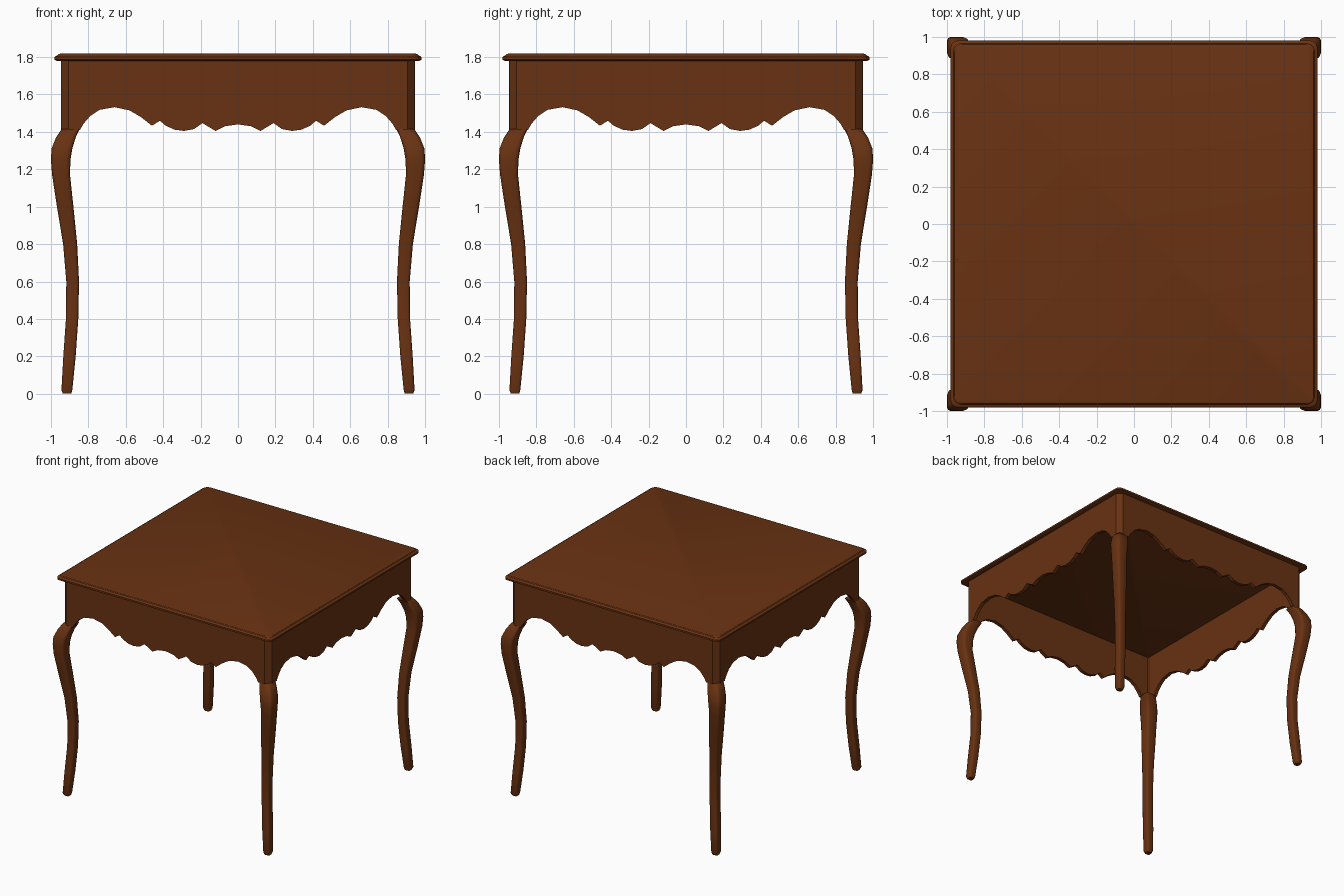
import bpy, bmesh, math
from mathutils import Matrix, Vector

old = bpy.data.objects.get("Cube")
if old:
    bpy.data.objects.remove(old, do_unlink=True)

wood = bpy.data.materials.new("brown wood")
wood.use_nodes = True
colour = (0.14, 0.032, 0.006, 1)
wood.diffuse_color = colour
wood.node_tree.nodes["Principled BSDF"].inputs["Base Color"].default_value = colour


def loft(name, rings, turn=0, smooth=None):
    """Skin a list of equal-length closed rings, cap both ends, turn about z."""
    bm = bmesh.new()
    loops = [[bm.verts.new(p) for p in ring] for ring in rings]
    n = len(loops[0])
    for a, b in zip(loops, loops[1:]):
        for i in range(n):
            j = (i + 1) % n
            bm.faces.new((a[i], a[j], b[j], b[i]))
    bm.faces.new(loops[0][::-1])
    bm.faces.new(loops[-1])
    bm.transform(Matrix.Rotation(turn, 4, "Z"))
    bmesh.ops.recalc_face_normals(bm, faces=bm.faces)
    mesh = bpy.data.meshes.new(name)
    bm.to_mesh(mesh)
    bm.free()
    mesh.materials.append(wood)
    obj = bpy.data.objects.new(name, mesh)
    bpy.context.collection.objects.link(obj)
    if smooth:
        bpy.ops.object.select_all(action="DESELECT")
        obj.select_set(True)
        bpy.context.view_layer.objects.active = obj
        bpy.ops.object.shade_smooth_by_angle(angle=math.radians(smooth))
    return obj


def rounded_square(half, radius, z, centre=0, steps=4):
    """Ring of a square with rounded corners, centred at (centre, centre)."""
    ring = []
    for q in range(4):
        corner = Matrix.Rotation(q * math.pi / 2, 3, "Z") @ Vector((half - radius, half - radius, 0))
        for s in range(steps + 1):
            a = (q + s / steps) * math.pi / 2
            ring.append((centre + corner.x + radius * math.cos(a),
                         centre + corner.y + radius * math.sin(a), z))
    return ring


# Table top with a stepped, softened edge
edge = [(0.97, 1.78), (0.981, 1.786), (0.981, 1.8), (0.974, 1.806),
        (0.965, 1.808), (0.96, 1.815), (0.952, 1.818)]
loft("table_top", [rounded_square(h, 0.04, z) for h, z in edge], smooth=30)

# Scalloped lower edge of the apron, from the leg to the middle
FACE, THICK, SIDE, TOP, LOW = 0.945, 0.03, 0.905, 1.782, 1.41
half_edge = [(-SIDE, LOW), (-0.845, LOW), (-0.825, 1.445), (-0.79, 1.485), (-0.74, 1.518),
             (-0.66, 1.532), (-0.58, 1.515), (-0.52, 1.48), (-0.46, 1.433), (-0.417, 1.46),
             (-0.39, 1.435), (-0.34, 1.412), (-0.29, 1.405), (-0.235, 1.415), (-0.19, 1.447),
             (-0.12, 1.405), (-0.07, 1.43), (0, 1.44)]
outline = half_edge + [(-x, z) for x, z in half_edge[-2::-1]] + [(SIDE, TOP), (-SIDE, TOP)]

# Corner post footprint with a chamfered outer face
INNER = FACE - THICK
post = [(SIDE, FACE), (FACE, SIDE), (INNER, SIDE), (SIDE, INNER)]

# Cabriole leg: height, outer and inner limits
leg = [(1.415, 0.943, 0.847), (1.37, 0.973, 0.868), (1.31, 0.997, 0.886), (1.25, 1.0, 0.896),
       (1.17, 0.994, 0.898), (1.0, 0.968, 0.88), (0.8, 0.935, 0.86), (0.6, 0.918, 0.85),
       (0.4, 0.92, 0.854), (0.2, 0.934, 0.868), (0.02, 0.944, 0.886), (0, 0.936, 0.892)]
leg_rings = [rounded_square((o - i) / 2, (o - i) * 0.2, z, (o + i) / 2, 2) for z, o, i in leg]

panels = ["back_apron", "right_apron", "front_apron", "left_apron"]
corners = ["back_left", "back_right", "front_right", "front_left"]
for k in range(4):
    turn = k * math.pi / 2
    loft(panels[k], [[(x, y, z) for x, z in outline] for y in (INNER, FACE)], turn)
    loft(corners[k] + "_post", [[(x, y, z) for x, y in post] for z in (LOW, TOP)], turn)
    loft(corners[k] + "_leg", leg_rings, turn, smooth=50)
